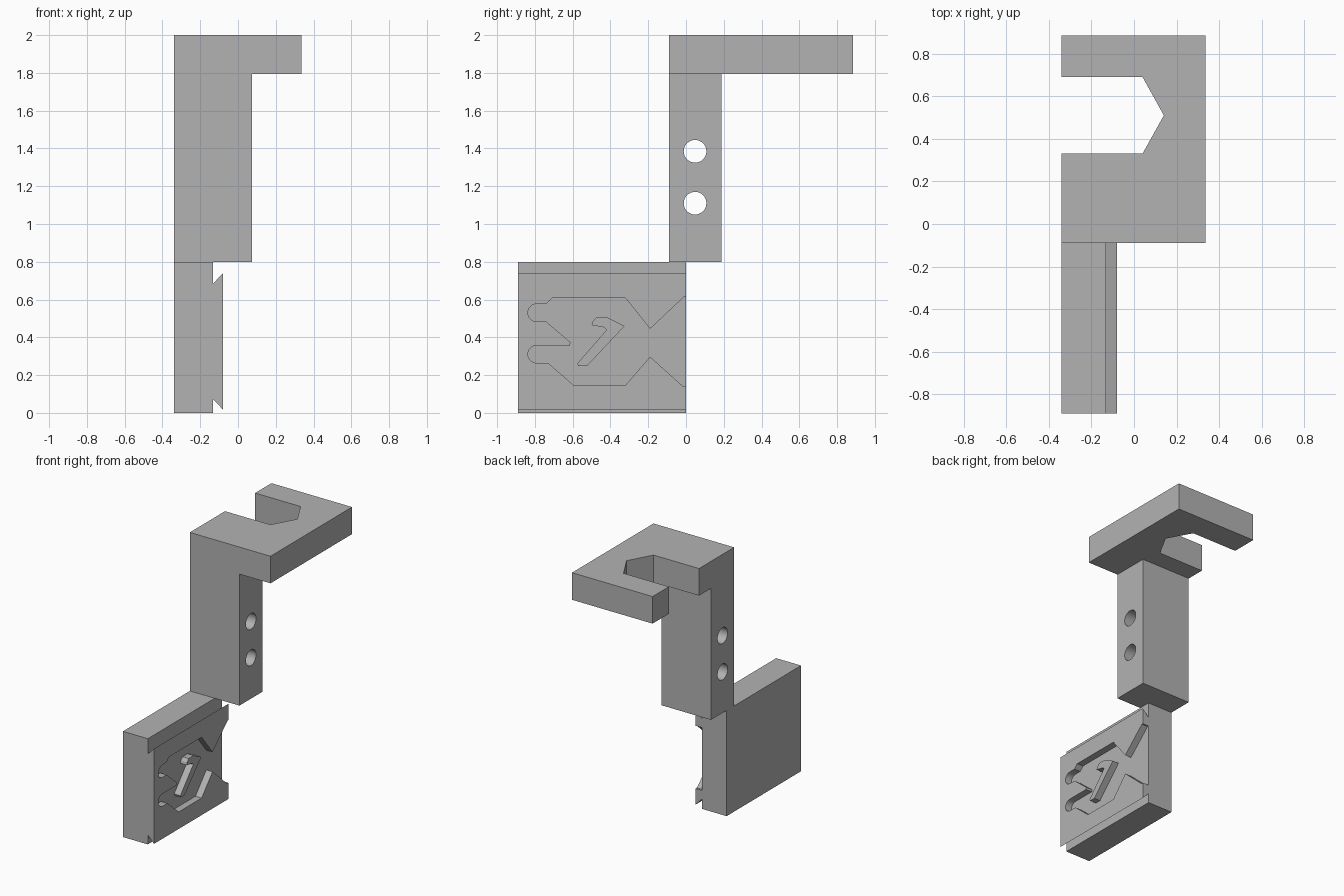
import bpy, bmesh, math
from mathutils import Vector

cube = bpy.data.objects.get("Cube")
if cube:
    bpy.data.objects.remove(cube, do_unlink=True)

grey = bpy.data.materials.new("plain_grey")
grey.use_nodes = True
grey.diffuse_color = (0.45, 0.45, 0.45, 1)
grey.node_tree.nodes["Principled BSDF"].inputs["Base Color"].default_value = (0.45, 0.45, 0.45, 1)


def prism(name, outline, axis, low, high):
    """Extrude a 2D outline along an axis; x takes (y,z), y takes (x,z), z takes (x,y)."""
    place = {"x": lambda a, b: (low, a, b),
             "y": lambda a, b: (a, low, b),
             "z": lambda a, b: (a, b, low)}[axis]
    step = Vector([(high - low) * (axis == n) for n in "xyz"])
    bm = bmesh.new()
    face = bm.faces.new([bm.verts.new(place(*p)) for p in outline])
    grown = bmesh.ops.extrude_face_region(bm, geom=[face])["geom"]
    bmesh.ops.translate(bm, vec=step, verts=[g for g in grown if isinstance(g, bmesh.types.BMVert)])
    bmesh.ops.recalc_face_normals(bm, faces=bm.faces)
    mesh = bpy.data.meshes.new(name)
    bm.to_mesh(mesh)
    bm.free()
    mesh.materials.append(grey)
    obj = bpy.data.objects.new(name, mesh)
    bpy.context.collection.objects.link(obj)
    return obj


def arc(a, b, radius, start, end, count):
    turns = [math.radians(start + (end - start) * i / count) for i in range(count + 1)]
    return [(a + radius * math.cos(t), b + radius * math.sin(t)) for t in turns]


def cut(target, cutter):
    mod = target.modifiers.new("cut", "BOOLEAN")
    mod.operation = "DIFFERENCE"
    mod.solver = "EXACT"
    mod.object = cutter
    bpy.context.view_layer.objects.active = target
    bpy.ops.object.modifier_apply(modifier=mod.name)
    bpy.data.objects.remove(cutter, do_unlink=True)


SIDE = -0.34

# Top bracket with a pointed slot open to the side
prism("top_bracket", [(SIDE, -0.09), (0.335, -0.09), (0.335, 0.885), (SIDE, 0.885),
                      (SIDE, 0.69), (0.04, 0.69), (0.14, 0.51), (0.04, 0.33), (SIDE, 0.33)],
      "z", 1.795, 2.0)

# Column with two round cross holes
column = prism("column", [(SIDE, 0.8), (0.075, 0.8), (0.075, 1.795), (SIDE, 1.795)], "y", -0.09, 0.187)
for height in (1.11, 1.385):
    hole = prism("hole_cutter", arc(0.048, height, 0.06, 0, 348.75, 31), "x", -0.5, 0.2)
    cut(column, hole)

# Lower plate with a dovetail rail on its face
plate = prism("dovetail_plate", [(SIDE, 0), (-0.132, 0), (-0.132, 0.072), (-0.08, 0.018),
                                 (-0.08, 0.738), (-0.132, 0.685), (-0.132, 0.8), (SIDE, 0.8)],
              "y", -0.89, 0)

# Latch pocket, open at the rear edge, with two rounded fingers
pocket = [(0.05, 0.615), (-0.01, 0.615), (-0.19, 0.445), (-0.32, 0.607), (-0.71, 0.607), (-0.74, 0.577)]
pocket += arc(-0.79, 0.53, 0.047, 90, 270, 10)
pocket += [(-0.74, 0.483), (-0.612, 0.374), (-0.614, 0.358)]
pocket += arc(-0.79, 0.311, 0.047, 90, 270, 10)
pocket += [(-0.73, 0.264), (-0.595, 0.147), (-0.32, 0.147), (-0.19, 0.297), (-0.015, 0.14), (0.05, 0.14)]
cut(plate, prism("pocket_cutter", pocket, "x", -0.132, -0.02))

# Raised hook standing in the pocket
prism("pocket_hook", [(-0.475, 0.505), (-0.415, 0.505), (-0.325, 0.46), (-0.525, 0.247), (-0.57, 0.247),
                      (-0.575, 0.262), (-0.42, 0.44), (-0.435, 0.453), (-0.50, 0.465), (-0.495, 0.483)],
      "x", -0.135, -0.08)

# Keep edges crisp while the hole and finger walls shade smoothly
for obj in (column, plate):
    bpy.ops.object.select_all(action="DESELECT")
    obj.select_set(True)
    bpy.context.view_layer.objects.active = obj
    bpy.ops.object.shade_smooth_by_angle(angle=math.radians(25))
